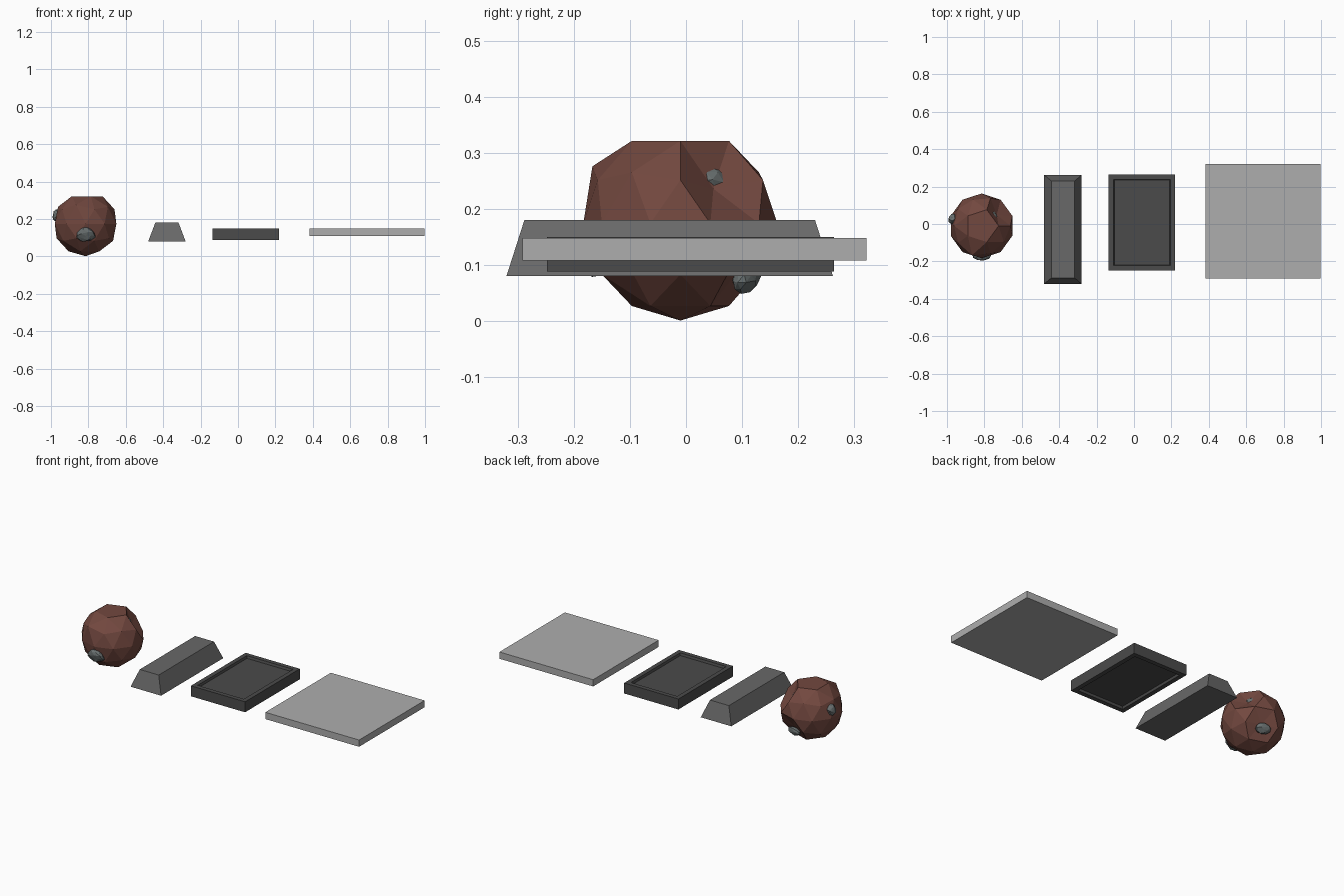
import bpy, bmesh, random
from mathutils import Vector

if "Cube" in bpy.data.objects:
    bpy.data.objects.remove(bpy.data.objects["Cube"])

random.seed(4)


def material(name, rgb):
    m = bpy.data.materials.new(name)
    m.diffuse_color = (*rgb, 1)
    m.use_nodes = True
    m.node_tree.nodes["Principled BSDF"].inputs["Base Color"].default_value = m.diffuse_color
    return m


RUST = material("rust_rock", (0.17, 0.065, 0.05))
ORE = material("ore_grey", (0.14, 0.16, 0.16))
DARK = material("dark_iron", (0.07, 0.07, 0.07))
IRON = material("iron", (0.14, 0.14, 0.14))
LIGHT = material("light_steel", (0.42, 0.42, 0.42))


def finish(bm, name, mat):
    bmesh.ops.recalc_face_normals(bm, faces=bm.faces)
    me = bpy.data.meshes.new(name)
    bm.to_mesh(me)
    bm.free()
    me.materials.append(mat)
    ob = bpy.data.objects.new(name, me)
    bpy.context.collection.objects.link(ob)
    return ob


def box(lo, hi):
    bm = bmesh.new()
    bmesh.ops.create_cube(bm, size=1)
    lo, hi = Vector(lo), Vector(hi)
    for v in bm.verts:
        v.co = (lo + hi) / 2 + v.co * (hi - lo)
    return bm


# Rock: faceted ball with a few dents and one bulge
R, CENTRE = 0.173, Vector((-0.815, -0.01, 0.174))
bm = bmesh.new()
bmesh.ops.create_icosphere(bm, subdivisions=2, radius=R)
dents = [((0.45, 0.5, 0.7), 0.68), ((0.2, -0.1, 0.85), 0.85),
         ((0.3, 0.75, -0.5), 0.8), ((-0.26, -0.81, 0.53), 1.12)]
targets = []
for d, s in dents:
    d = Vector(d).normalized()
    targets.append((max(bm.verts, key=lambda v: v.co.normalized().dot(d)), s))
for v, s in targets:
    v.co *= s
bmesh.ops.translate(bm, verts=bm.verts, vec=CENTRE)
finish(bm, "ore_rock", RUST)

# Ore nuggets: flattened lumps lying on the rock surface
nuggets = [("nugget_top", (0.04, 0.06, 0.082), (0.052, 0.036, 0.026)),
           ("nugget_front", (0.002, -0.157, -0.058), (0.055, 0.045, 0.026)),
           ("nugget_left", (-0.155, 0.035, 0.045), (0.03, 0.034, 0.024)),
           ("nugget_back", (0.03, 0.118, -0.098), (0.045, 0.032, 0.022))]
for name, pos, size in nuggets:
    bm = bmesh.new()
    bmesh.ops.create_icosphere(bm, subdivisions=2, radius=1)
    rot = Vector(pos).to_track_quat('Z', 'Y')
    for v in bm.verts:
        p = v.co * random.uniform(0.82, 1.02)
        v.co = CENTRE + Vector(pos) + rot @ Vector(a * b for a, b in zip(p, size))
    finish(bm, name, ORE)

# Ingot: bar tapering toward the top
bm = box((-0.48, -0.32, 0.08), (-0.28, 0.262, 0.18))
mid = Vector((-0.38, -0.029, 0))
for v in bm.verts:
    if v.co.z > 0.13:
        v.co.x = mid.x + (v.co.x - mid.x) * 0.62
        v.co.y = mid.y + (v.co.y - mid.y) * 0.89
finish(bm, "ingot", IRON)

# Framed plate: shallow recess on top and bottom
bm = box((-0.135, -0.248, 0.088), (0.22, 0.264, 0.15))
bm.normal_update()
caps = [f for f in bm.faces if abs(f.normal.z) > 0.9]
for f in caps:
    bmesh.ops.inset_region(bm, faces=[f], thickness=0.037)
    bmesh.ops.inset_region(bm, faces=[f], thickness=0.005, depth=-0.014)
finish(bm, "framed_plate", DARK)

# Flat sheet
finish(box((0.383, -0.291, 0.108), (0.997, 0.322, 0.148)), "flat_sheet", LIGHT)
